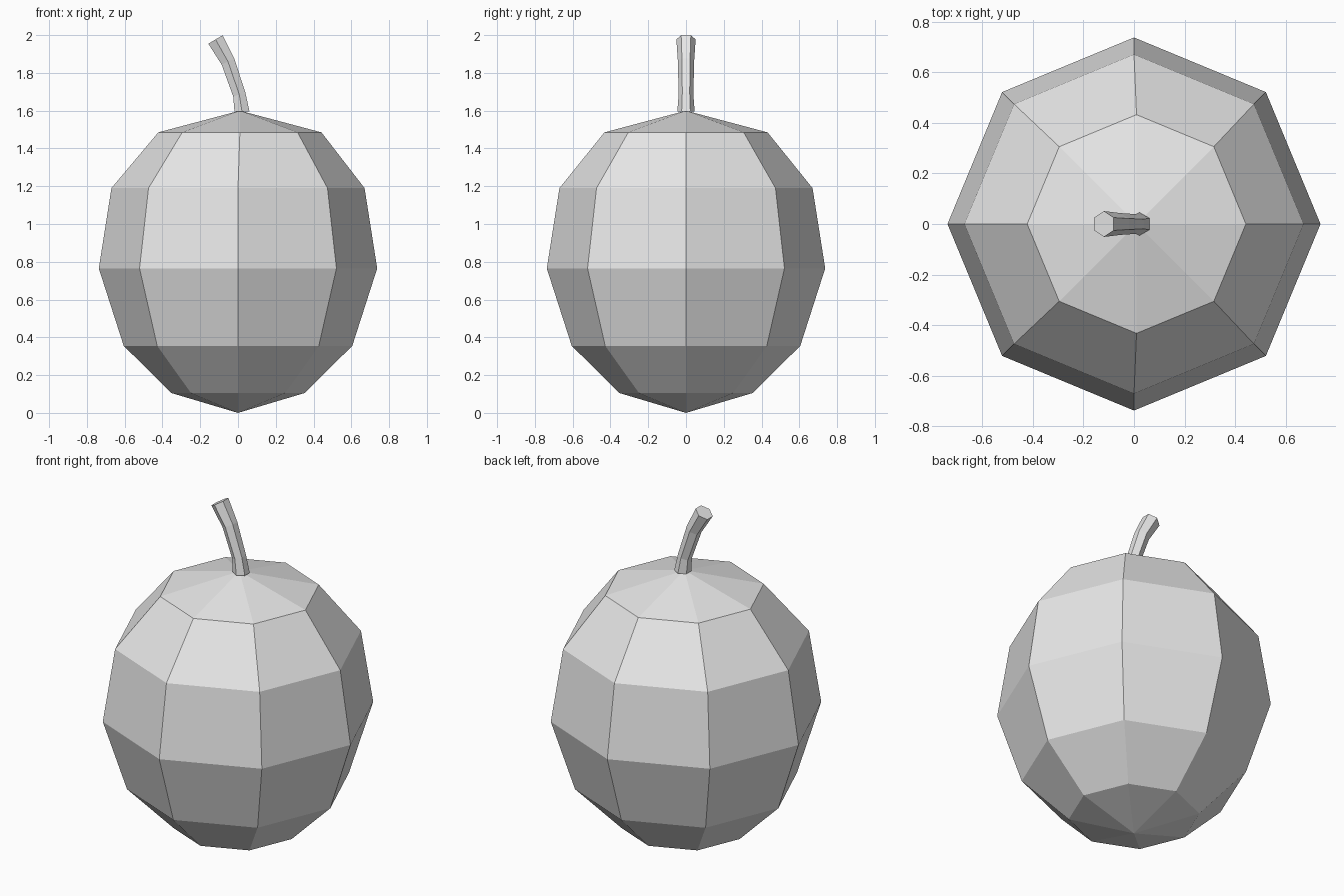
import bpy
import bmesh
from math import sin, cos, tau
from mathutils import Vector, Matrix

cube = bpy.data.objects.get("Cube")
if cube:
    bpy.data.objects.remove(cube, do_unlink=True)

grey = bpy.data.materials.new("plain_grey")
grey.use_nodes = True
colour = (0.8, 0.8, 0.8, 1)
grey.diffuse_color = colour
grey.node_tree.nodes["Principled BSDF"].inputs["Base Color"].default_value = colour


def ring(bm, centre, radius, sides, tilt=0.0, turn=0.0):
    """Add a polygon ring of vertices, leaning about the y axis."""
    rot = Matrix.Rotation(tilt, 3, 'Y')
    return [bm.verts.new(Vector(centre) + rot @ Vector((radius * cos(a), radius * sin(a), 0)))
            for a in (tau * i / sides + turn for i in range(sides))]


def bridge(bm, low, high):
    n = len(low)
    for i in range(n):
        j = (i + 1) % n
        bm.faces.new((low[i], low[j], high[j], high[i]))


def finish(bm, name):
    bmesh.ops.recalc_face_normals(bm, faces=bm.faces)
    mesh = bpy.data.meshes.new(name)
    bm.to_mesh(mesh)
    bm.free()
    mesh.materials.append(grey)
    obj = bpy.data.objects.new(name, mesh)
    bpy.context.collection.objects.link(obj)
    return obj


# Fruit body: eight-sided rings (centre x, z, radius) closed by a fan at each end
profile = [(0, 0.105, 0.352), (0, 0.355, 0.605), (0, 0.765, 0.737),
           (0, 1.19, 0.67), (0.01, 1.485, 0.432)]
bm = bmesh.new()
rings = [ring(bm, (x, 0, z), r, 8) for x, z, r in profile]
for low, high in zip(rings, rings[1:]):
    bridge(bm, low, high)
for loop, tip in ((rings[0], (0, 0, 0)), (rings[-1], (0.01, 0, 1.6))):
    apex = bm.verts.new(tip)
    for i in range(8):
        bm.faces.new((loop[i], loop[(i + 1) % 8], apex))
finish(bm, "fruit_body")

# Curved six-sided stem: rings (centre x, z, radius, lean)
path = [(0.021, 1.595, 0.046, 0.0), (0.007, 1.685, 0.039, -0.3),
        (-0.053, 1.86, 0.043, -0.46), (-0.119, 1.977, 0.051, -0.53)]
bm = bmesh.new()
rings = [ring(bm, (x, 0, z), r, 6, lean, tau / 12) for x, z, r, lean in path]
for low, high in zip(rings, rings[1:]):
    bridge(bm, low, high)
bm.faces.new(rings[0])
bm.faces.new(rings[-1])
finish(bm, "stem")
